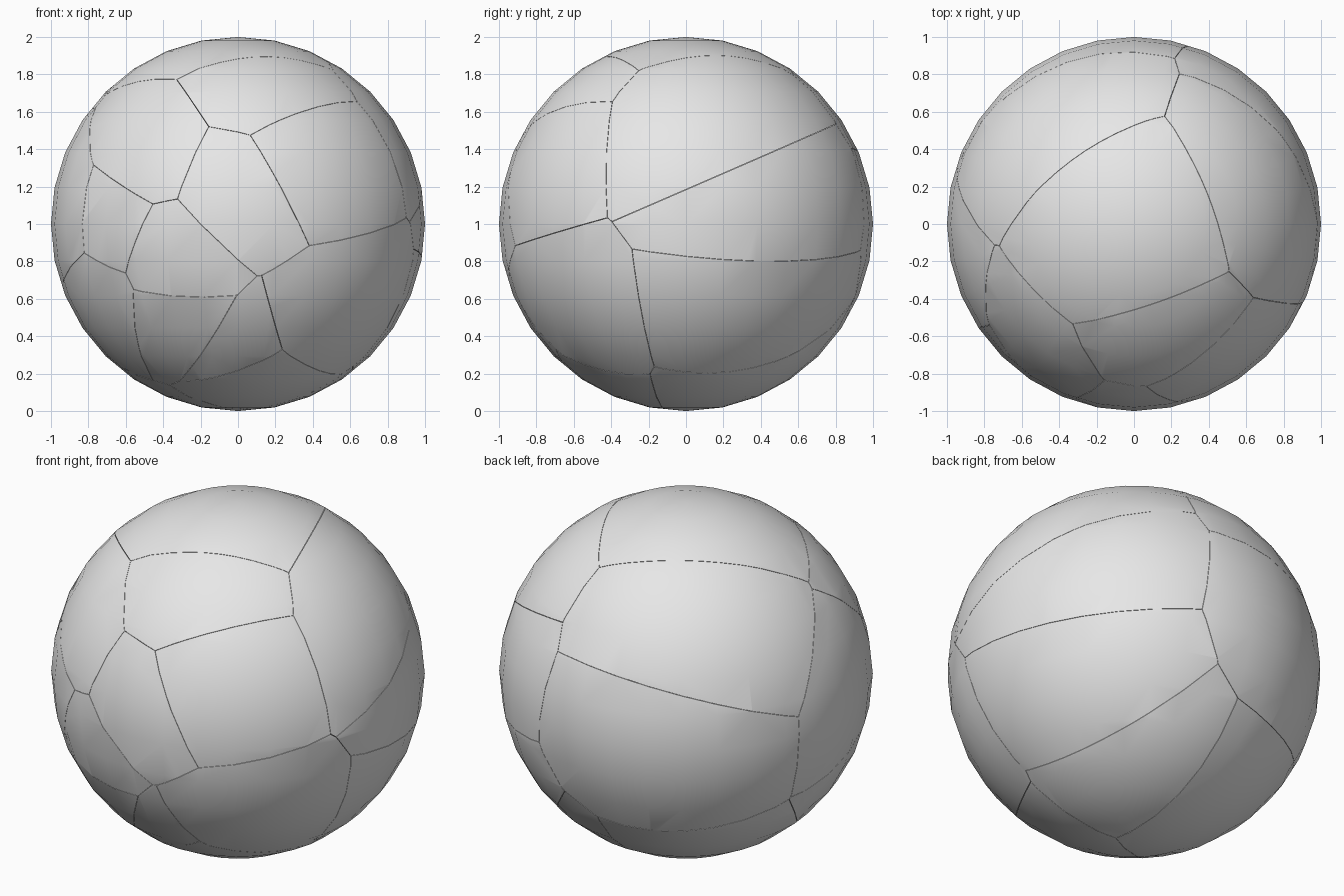
import bpy, bmesh
from mathutils import Vector

if "Cube" in bpy.data.objects:
    bpy.data.objects.remove(bpy.data.objects["Cube"])

# A ball shattered into 20 fitted chunks (a to t).
# Crack junctions on the unit ball: the chunks meeting there, and the position
JUNCTIONS = [
    ("abe", -.33, -.53, .78), ("bef", -.16, -.84, .52), ("bdf", .06, -.875, .48),
    ("efg", -.33, -.93, .14), ("egh", -.46, -.88, .10), ("eho", -.78, -.54, .32),
    ("aen", -.72, -.12, .68), ("eno", -.74, -.11, .66), ("ghq", -.60, -.75, -.27),
    ("gqr", -.56, -.74, -.37), ("hoq", -.82, -.55, -.15), ("fgij", .12, -.95, -.28),
    ("gir", .01, -.94, -.35), ("dfj", .39, -.91, -.11), ("ijt", .24, -.70, -.67),
    ("cdj", .91, -.41, .03), ("cjk", .92, -.39, 0), ("jkl", .95, -.28, -.15),
    ("qrs", -.48, -.26, -.84), ("jlm", .60, -.17, -.78), ("jmt", .55, -.20, -.81),
    ("abc", .51, -.26, .82), ("bcd", .65, -.40, .64), ("acn", .17, .56, .81),
    ("ckn", .24, .81, .535), ("knp", .22, .89, .40), ("nop", -.95, .30, .08),
    ("opqs", -.87, .27, -.42), ("klp", .29, .945, -.12), ("lmp", .20, .90, -.39),
    ("mps", 0, .854, -.52), ("mst", .01, -.105, -.994), ("irt", -.30, -.47, -.83),
    ("rst", -.36, -.38, -.85),
]
# Points along the longer cracks
CRACKS = [
    ("kl", .845, .50, -.19), ("ac", .40, .16, .90), ("an", -.39, .32, .86),
    ("np", -.505, .796, .333), ("gr", -.28, -.88, -.38), ("bd", .30, -.746, .595),
    ("ps", -.477, .68, -.556), ("lm", .465, .523, -.71), ("ms", .02, .53, -.85),
    ("no", -.88, .045, .47), ("ho", -.83, -.55, .08),
]
GAP = 0.001

points = [(c, Vector(p).normalized()) for c, *p in JUNCTIONS + CRACKS]
names = "abcdefghijklmnopqrst"

# Chunk centres: start from the mean junction, then relax until neighbours
# are equally far from the cracks they share
seeds = {}
for n in names:
    own = [p for c, p in points[:len(JUNCTIONS)] if n in c]
    seeds[n] = sum(own, Vector()) / len(own) * 0.75
pairs = [(c[i], c[j], p) for c, p in points
         for i in range(len(c)) for j in range(i + 1, len(c))]
SWEEPS = 1200
for k in range(SWEEPS):
    w = 0.5 * (1 - k / SWEEPS) + 0.03
    for a, b, p in pairs:
        da, db = seeds[a] - p, seeds[b] - p
        aa, bb = da.length_squared, db.length_squared
        t = w * 0.5 * (aa - bb) / (aa + bb)
        seeds[a] = seeds[a] - da * t
        seeds[b] = seeds[b] + db * t

grey = bpy.data.materials.new("light grey")
grey.diffuse_color = (0.8, 0.8, 0.8, 1)
grey.use_nodes = True
grey.node_tree.nodes["Principled BSDF"].inputs["Base Color"].default_value = grey.diffuse_color


def make_chunk(name, number):
    """Cut the whole ball down to the part nearest one centre."""
    bm = bmesh.new()
    bmesh.ops.create_uvsphere(bm, u_segments=32, v_segments=16, radius=1)
    s = seeds[name]
    others = sorted((o for o in names if o != name),
                    key=lambda o: (seeds[o] - s).length)
    for o in others:
        d = (seeds[o] - s)
        if d.length < 1e-4:
            continue
        d.normalize()
        bmesh.ops.bisect_plane(
            bm, geom=bm.verts[:] + bm.edges[:] + bm.faces[:], dist=1e-5,
            plane_co=(seeds[o] + s) / 2 - d * GAP, plane_no=d, clear_outer=True)
        rim = [e for e in bm.edges if e.is_boundary]
        if rim:
            bmesh.ops.holes_fill(bm, edges=rim, sides=0)
    bmesh.ops.recalc_face_normals(bm, faces=bm.faces[:])
    if bm.faces:
        mesh = bpy.data.meshes.new(f"ball_chunk_{number:02d}")
        bm.to_mesh(mesh)
        mesh.materials.append(grey)
        ob = bpy.data.objects.new(mesh.name, mesh)
        ob.location.z = 1
        bpy.context.collection.objects.link(ob)
        ob.select_set(True)
        bpy.context.view_layer.objects.active = ob
    bm.free()


for i, n in enumerate(names):
    make_chunk(n, i + 1)

# Smooth outside, crisp crack edges
bpy.ops.object.shade_smooth_by_angle(angle=0.52)
